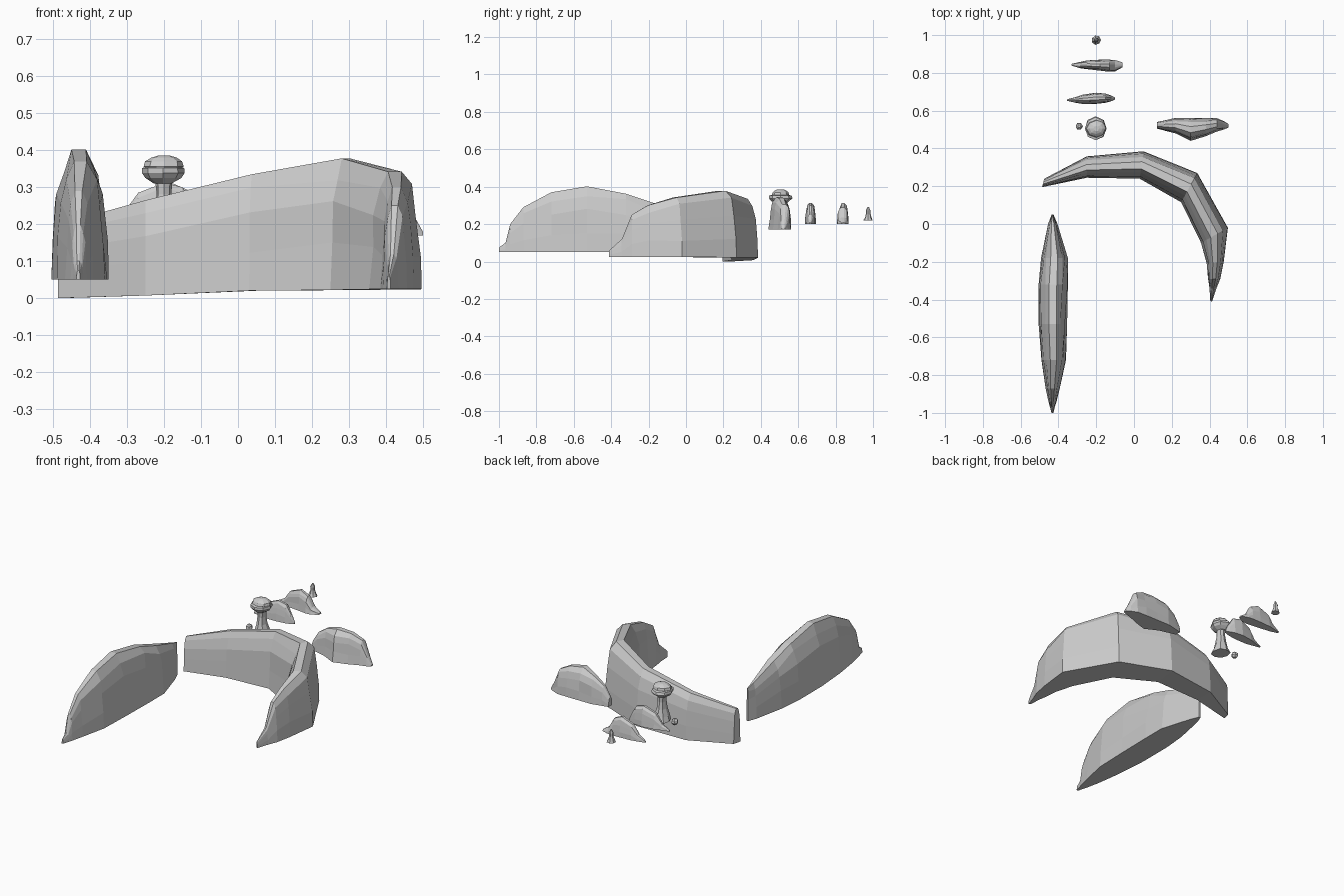
import bpy, bmesh, math, random

random.seed(4)

# Cross-section across a ridge: (fraction across, fraction of height)
SECTION = [(0, 0), (.05, .35), (.1, .65), (.2, .86), (.36, 1), (.62, 1), (.8, .87), (.9, .65), (.96, .3), (1, 0)]


def skin(name, rings):
    """Join equal-length rings of points into one closed, flat-shaded mesh."""
    bm = bmesh.new()
    loops = [[bm.verts.new(p) for p in ring] for ring in rings]
    n = len(loops[0])
    for a, b in zip(loops, loops[1:]):
        for i in range(n):
            j = (i + 1) % n
            bm.faces.new((a[i], a[j], b[j], b[i]))
    bm.faces.new(loops[0])
    bm.faces.new(loops[-1][::-1])
    bmesh.ops.recalc_face_normals(bm, faces=bm.faces)
    me = bpy.data.meshes.new(name)
    bm.to_mesh(me)
    bm.free()
    ob = bpy.data.objects.new(name, me)
    bpy.context.collection.objects.link(ob)
    return ob


def ridge(name, stations, rough=.04):
    """Sweep SECTION over stations (x1, y1, x2, y2, bottom, top)."""
    rings = []
    for x1, y1, x2, y2, lo, hi in stations:
        ring = []
        for t, h in SECTION:
            if 0 < h < 1:
                t += random.uniform(-rough, rough)
                t = min(max(t, .01), .99)
                h += random.uniform(-rough, rough)
            ring.append((x1 + (x2 - x1) * t, y1 + (y2 - y1) * t, lo + (hi - lo) * h))
        rings.append(ring)
    return skin(name, rings)


def pillar(name, x, y, levels, sides=8, rough=.1):
    """Stack of irregular polygons: levels are (z, radius x, radius y)."""
    rings = []
    for z, rx, ry in levels:
        ring = []
        for i in range(sides):
            a = 2 * math.pi * i / sides
            k = 1 + random.uniform(-rough, rough * .5)
            ring.append((x + rx * k * math.cos(a), y + ry * k * math.sin(a), z))
        rings.append(ring)
    return skin(name, rings)


# Long straight ridge: (y, left x, right x, top z)
left = [(-1, -.437, -.427, .075), (-.965, -.446, -.418, .1), (-.94, -.453, -.41, .2),
        (-.87, -.468, -.393, .29), (-.72, -.49, -.36, .37), (-.53, -.505, -.354, .402),
        (-.32, -.505, -.35, .362), (-.18, -.492, -.35, .315), (0, -.455, -.405, .255),
        (.05, -.436, -.426, .24)]
ridge("straight_ridge", [(a, y, b, y, .05, t) for y, a, b, t in left])

# Curved ridge
ridge("curved_ridge", [
    (-.487, .195, -.475, .24, 0, .2),
    (-.25, .245, -.25, .358, .007, .265),
    (.03, .24, .05, .385, .02, .335),
    (.25, .115, .335, .27, .022, .378),
    (.355, -.1, .497, -.02, .024, .342),
    (.385, -.21, .475, -.2, .025, .3),
    (.392, -.29, .457, -.29, .025, .25),
    (.4, -.34, .435, -.345, .025, .12),
    (.403, -.405, .413, -.412, .025, .06)], .03)

# Smaller mesas behind: (x, front y, back y, top z)
mesas = {
    "right_mesa": (.17, [(.122, .505, .54, .22), (.16, .495, .548, .28), (.22, .48, .562, .32),
                         (.3, .44, .562, .345), (.38, .465, .562, .335), (.44, .49, .56, .305),
                         (.475, .5, .545, .225), (.5, .51, .53, .18)]),
    "near_mesa": (.2, [(-.355, .652, .66, .207), (-.31, .642, .672, .23), (-.27, .635, .685, .285),
                       (-.2, .636, .695, .312), (-.15, .642, .69, .3), (-.12, .65, .68, .25),
                       (-.1, .66, .67, .21)]),
    "far_mesa": (.2, [(-.33, .838, .848, .208), (-.285, .825, .858, .235), (-.25, .82, .866, .285),
                      (-.18, .812, .87, .312), (-.13, .806, .87, .29), (-.1, .808, .868, .235),
                      (-.06, .83, .855, .208)]),
}
for name, (base, rows) in mesas.items():
    ridge(name, [(x, f, x, b, base, t) for x, f, b, t in rows])

# Balanced rock with two cap slabs
pillar("balanced_rock_stem", -.2, .505, [
    (.17, .05, .055), (.2, .04, .045), (.24, .026, .033), (.28, .022, .026), (.315, .024, .026)])
pillar("balanced_rock_lower_cap", -.203, .505, [
    (.31, .024, .03), (.325, .05, .052), (.338, .06, .064), (.352, .058, .06), (.357, .04, .04)], 8, .06)
pillar("balanced_rock_upper_cap", -.2, .505, [
    (.345, .035, .035), (.356, .055, .048), (.37, .05, .042), (.38, .035, .03), (.386, .015, .015)], 8, .06)

# Small boulder and distant spire
pillar("boulder", -.29, .517, [(.17, .011, .011), (.182, .02, .021), (.196, .017, .018), (.204, .008, .008)], 6)
pillar("spire", -.2, .974, [
    (.22, .026, .026), (.235, .019, .018), (.255, .012, .013), (.272, .013, .013), (.292, .004, .004)], 7)
